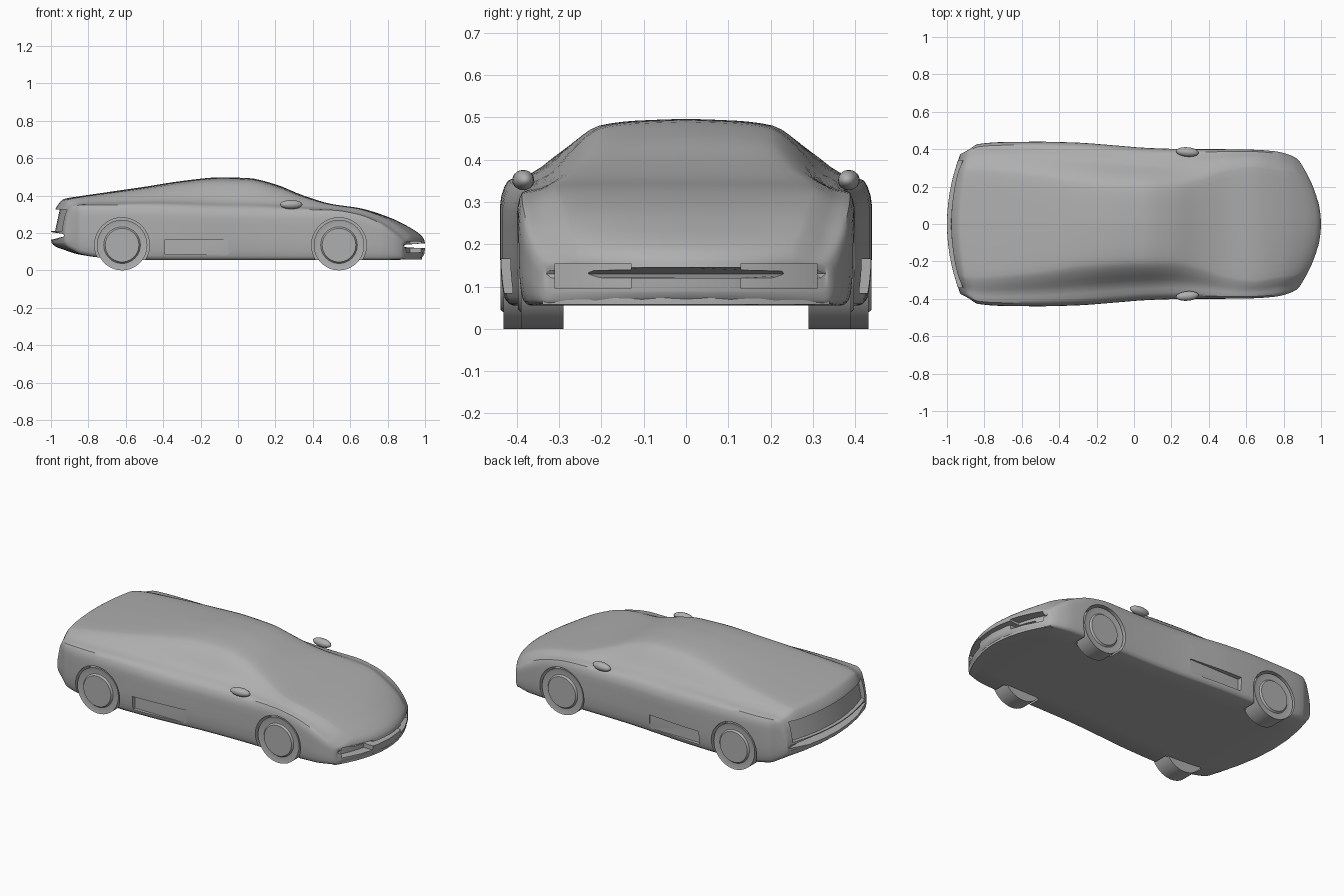
import bpy, bmesh, math
from mathutils import Vector

if "Cube" in bpy.data.objects:
    bpy.data.objects.remove(bpy.data.objects["Cube"], do_unlink=True)

paint = bpy.data.materials.new("grey")
paint.use_nodes = True
GREY = (0.43, 0.43, 0.43, 1)
paint.diffuse_color = GREY
paint.node_tree.nodes["Principled BSDF"].inputs["Base Color"].default_value = GREY


def finish(name, bm, angle=35):
    bmesh.ops.recalc_face_normals(bm, faces=bm.faces)
    mesh = bpy.data.meshes.new(name)
    bm.to_mesh(mesh)
    bm.free()
    mesh.materials.append(paint)
    obj = bpy.data.objects.new(name, mesh)
    bpy.context.collection.objects.link(obj)
    smooth(obj, angle)
    return obj


def smooth(obj, angle=35):
    bpy.ops.object.select_all(action="DESELECT")
    obj.select_set(True)
    bpy.context.view_layer.objects.active = obj
    bpy.ops.object.shade_smooth_by_angle(angle=math.radians(angle))


def resample(keys, rows, steps):
    """Smooth interpolation of rows over keys, without overshoot."""
    n = len(keys)
    span = [keys[i + 1] - keys[i] for i in range(n - 1)]
    columns = []
    for vals in zip(*rows):
        d = [(vals[i + 1] - vals[i]) / span[i] for i in range(n - 1)]
        m = [d[0]]
        for a, b in zip(d, d[1:]):
            m.append(2 * a * b / (a + b) if a * b > 0 else 0)
        m.append(d[-1])
        out = []
        for i in range(n - 1):
            for s in range(steps):
                t = s / steps
                u = 1 - t
                out.append(vals[i] * u * u * (1 + 2 * t) + vals[i + 1] * t * t * (3 - 2 * t)
                           + span[i] * t * u * (m[i] * u - m[i + 1] * t))
        out.append(vals[-1])
        columns.append(out)
    return list(zip(*columns))


def half_section(w, top, roof, belt, base):
    """Half outline from the roof centre, down the side, to the floor centre."""
    side, drop, low = w - roof, top - belt, belt - base
    pts = [(0, top), (roof * 0.6, top - drop * 0.03), (roof, top - drop * 0.1),
           (roof + side * 0.25, top - drop * 0.32), (roof + side * 0.6, top - drop * 0.8),
           (roof + side * 0.9, belt), (w, belt - low * 0.2), (w, belt - low * 0.6),
           (w * 0.98, base + low * 0.08), (w * 0.93, base), (0, base)]
    keys = [0]
    for a, b in zip(pts, pts[1:]):
        keys.append(keys[-1] + (Vector(a) - Vector(b)).length + 1e-5)
    return resample(keys, pts, 3)


# Body stations: x, half width, top, roof half width, beltline, floor, end bow
STATIONS = [
    (-1.0, .37, .205, .25, .195, .165, .07),
    (-.995, .375, .26, .25, .235, .145, .07),
    (-.97, .385, .34, .27, .305, .125, .065),
    (-.93, .40, .382, .28, .34, .11, .05),
    (-.85, .428, .396, .28, .35, .085, .02),
    (-.7, .438, .418, .27, .35, .065, 0),
    (-.5, .44, .447, .25, .35, .055, 0),
    (-.3, .435, .478, .22, .345, .055, 0),
    (-.1, .42, .497, .205, .335, .055, 0),
    (.05, .408, .494, .2, .333, .055, 0),
    (.2, .402, .46, .2, .33, .055, 0),
    (.35, .40, .40, .23, .325, .055, 0),
    (.5, .40, .355, .28, .322, .055, 0),
    (.65, .397, .333, .3, .30, .055, -.01),
    (.8, .388, .287, .28, .25, .055, -.04),
    (.9, .37, .24, .27, .2, .058, -.07),
    (.97, .35, .195, .25, .165, .06, -.1),
    (.995, .335, .165, .25, .15, .085, -.11),
    (1.0, .33, .145, .25, .138, .12, -.115),
]


def make_body():
    bm = bmesh.new()
    rings = []
    for x, w, top, roof, belt, base, bow in resample([s[0] for s in STATIONS], STATIONS, 4):
        half = half_section(w, top, roof, belt, base)
        outline = half + [(-y, z) for y, z in half[-2:0:-1]]
        rings.append([bm.verts.new((x + bow * (y / w) ** 2, y, z)) for y, z in outline])
    n = len(rings[0])
    for a, b in zip(rings, rings[1:]):
        for i in range(n):
            j = (i + 1) % n
            bm.faces.new((a[i], a[j], b[j], b[i]))
    for ring in (rings[0], rings[-1]):
        bm.faces.new(ring)
    return finish("car_body", bm)


def bowed_strip(name, y0, y1, z0, z1, inner, outer, bow, lean=0):
    """Block running across the car that follows the bowed nose or tail."""
    bm = bmesh.new()
    rows = []
    for i in range(13):
        y = y0 + (y1 - y0) * i / 12
        s = bow * (y / 0.35) ** 2
        rows.append([bm.verts.new(p) for p in (
            (inner + s, y, z0), (outer + s, y, z0),
            (outer + s + lean, y, z1), (inner + s + lean, y, z1))])
    for a, b in zip(rows, rows[1:]):
        for i in range(4):
            j = (i + 1) % 4
            bm.faces.new((a[i], a[j], b[j], b[i]))
    bm.faces.new(rows[0])
    bm.faces.new(rows[-1])
    return finish(name, bm)


def disc(name, x, z, radius, y0, y1, rim=False):
    """Wheel-shaped cylinder lying along y, from y0 inside to y1 outside."""
    bm = bmesh.new()
    bmesh.ops.create_cone(bm, cap_ends=True, segments=40, radius1=radius,
                          radius2=radius, depth=abs(y1 - y0))
    for v in bm.verts:
        v.co = Vector((x + v.co.x, (y0 + y1) / 2 + v.co.z, z + v.co.y))
    bmesh.ops.recalc_face_normals(bm, faces=bm.faces)
    if rim:
        cap = max((f for f in bm.faces if len(f.verts) > 4),
                  key=lambda f: f.calc_center_median().y * (1 if y1 > 0 else -1))
        bmesh.ops.inset_region(bm, faces=[cap], thickness=0.012, depth=0.003)
        bmesh.ops.inset_region(bm, faces=[cap], thickness=0.025, depth=0)
        bmesh.ops.inset_region(bm, faces=[cap], thickness=0.008, depth=-0.01)
    return finish(name, bm)


def block(name, centre, size):
    bm = bmesh.new()
    bmesh.ops.create_cube(bm, size=1)
    for v in bm.verts:
        v.co = Vector(centre) + v.co * Vector(size)
    return finish(name, bm)


def cut(target, cutter):
    cutter.hide_render = True
    mod = target.modifiers.new("cut", "BOOLEAN")
    mod.operation, mod.solver, mod.object = "DIFFERENCE", "EXACT", cutter
    bpy.ops.object.select_all(action="DESELECT")
    bpy.context.view_layer.objects.active = target
    target.select_set(True)
    bpy.ops.object.modifier_apply(modifier=mod.name)
    bpy.data.objects.remove(cutter, do_unlink=True)


body = make_body()

# Recessed tail panel
cut(body, bowed_strip("tail_cutter", -.34, .34, .21, .325, -.978, -1.1, .065, .025))

for side, label in ((1, "left"), (-1, "right")):
    # Nose intakes and side scoops
    cut(body, bowed_strip("intake_cutter", .13 * side, .31 * side, .095, .155, .935, 1.1, -.115))
    cut(body, block("scoop_cutter", (-.22, .445 * side, .125), (.34, .07, .08)))

    # Wheels flush in shallow arches
    for end, x, inner, outer in (("front", .54, .30, .39), ("rear", -.62, .33, .432)):
        cut(body, disc("arch_cutter", x, .135, .147, inner * side, .6 * side))
        disc(f"{end}_{label}_wheel", x, .135, .135, (inner - .01) * side, outer * side, rim=True)

    # Door mirrors
    bm = bmesh.new()
    bmesh.ops.create_uvsphere(bm, u_segments=16, v_segments=10, radius=1)
    for v in bm.verts:
        v.co = Vector((.285 + v.co.x * .06 - v.co.y * side * .01,
                       side * .385 + v.co.y * .026, .352 + v.co.z * .024))
    finish(f"{label}_mirror", bm, 60)

smooth(body)

# Front lip under the nose
bowed_strip("front_lip", -.34, .34, .058, .075, .93, .985, -.115)
